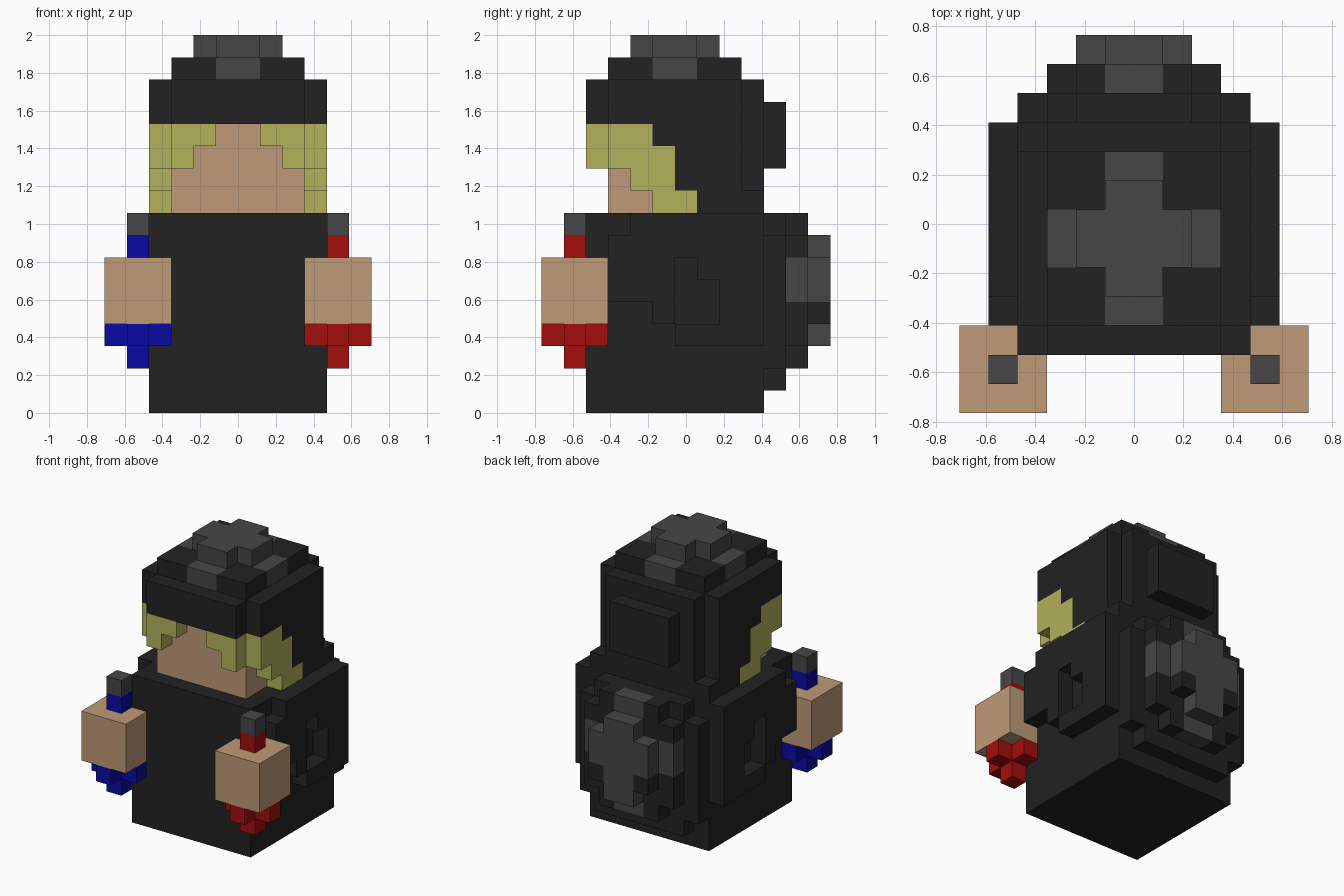
import bpy, bmesh
from mathutils import Vector

cube = bpy.data.objects.get("Cube")
if cube:
    bpy.data.objects.remove(cube, do_unlink=True)

U = 2 / 17  # size of one block


def material(name, rgb):
    m = bpy.data.materials.new(name)
    m.use_nodes = True
    m.diffuse_color = (*rgb, 1)
    bsdf = m.node_tree.nodes["Principled BSDF"]
    bsdf.inputs["Base Color"].default_value = (*rgb, 1)
    bsdf.inputs["Roughness"].default_value = 0.8
    return m


BLACK = material("black cloth", (0.016, 0.016, 0.016))
GREY = material("dark grey", (0.061, 0.061, 0.061))
SKIN = material("skin", (0.52, 0.328, 0.184))
HAIR = material("blond hair", (0.445, 0.445, 0.109))
RED = material("red", (0.376, 0.004, 0.004))
BLUE = material("blue", (0.003, 0.003, 0.376))

# Each direction with the four corners of that side of a unit block
SIDES = {
    (1, 0, 0): ((1, 0, 0), (1, 1, 0), (1, 1, 1), (1, 0, 1)),
    (-1, 0, 0): ((0, 0, 0), (0, 0, 1), (0, 1, 1), (0, 1, 0)),
    (0, 1, 0): ((0, 1, 0), (0, 1, 1), (1, 1, 1), (1, 1, 0)),
    (0, -1, 0): ((0, 0, 0), (1, 0, 0), (1, 0, 1), (0, 0, 1)),
    (0, 0, 1): ((0, 0, 1), (1, 0, 1), (1, 1, 1), (0, 1, 1)),
    (0, 0, -1): ((0, 0, 0), (0, 1, 0), (1, 1, 0), (1, 0, 0)),
}


def build(name, boxes, mirror=False):
    """Boxes are (material, x0, x1, y0, y1, z0, z1) in blocks; None carves.
    Later boxes replace earlier ones; mirror also applies each box at -x."""
    cells = {}
    for mat, x0, x1, y0, y1, z0, z1 in boxes:
        spans = [(x0, x1)] + ([(-x1, -x0)] if mirror else [])
        for a, b in spans:
            for c in ((x, y, z) for x in range(a, b) for y in range(y0, y1) for z in range(z0, z1)):
                if mat:
                    cells[c] = mat
                else:
                    cells.pop(c, None)
    mesh = bpy.data.meshes.new(name)
    mats = list(dict.fromkeys(cells.values()))
    for m in mats:
        mesh.materials.append(m)
    bm = bmesh.new()
    for c, mat in cells.items():
        for d, corners in SIDES.items():
            if tuple(i + j for i, j in zip(c, d)) not in cells:
                pts = [Vector(c) + Vector(k) - Vector((0, 0.5, 0)) for k in corners]
                face = bm.faces.new([bm.verts.new(p * U) for p in pts])
                face.material_index = mats.index(mat)
    bmesh.ops.remove_doubles(bm, verts=bm.verts, dist=0.001)
    bm.to_mesh(mesh)
    bm.free()
    obj = bpy.data.objects.new(name, mesh)
    bpy.context.collection.objects.link(obj)
    return obj


# Robe body
build("body", [(BLACK, -4, 4, -4, 4, 0, 9)])

# Arms: stepped sleeves with a recess in the outer side
for name, s in (("left_arm", 4), ("right_arm", -5)):
    build(name, [
        (BLACK, s, s + 1, -3, 4, 5, 9),
        (BLACK, s, s + 1, -1, 4, 4, 5),
        (BLACK, s, s + 1, 0, 4, 3, 4),
        (None, s, s + 1, -3, -2, 8, 9),
        (None, s, s + 1, 0, 1, 4, 7),
        (None, s, s + 1, 1, 2, 4, 6),
    ])

# Head with hood, hair fringe and face
build("head", [
    (BLACK, 0, 4, -3, 3, 9, 15),
    (BLACK, 0, 3, -4, 4, 9, 15),
    (BLACK, 3, 4, 3, 4, 9, 10),
    # hair on the sides
    (HAIR, 3, 4, -3, -1, 12, 13),
    (HAIR, 3, 4, -3, 0, 10, 12),
    (HAIR, 3, 4, -3, 1, 9, 10),
    (None, 3, 4, -3, -2, 9, 11),
    (None, 3, 4, -2, -1, 9, 10),
    # face, set back behind the fringe
    (SKIN, 0, 3, -3, -1, 9, 13),
    (None, 0, 3, -4, -3, 9, 13),
    (HAIR, 1, 3, -4, -3, 12, 13),
    (HAIR, 2, 3, -4, -3, 11, 12),
], mirror=True)

# Hood crown with a raised grey cross
build("crown", [
    (BLACK, 0, 3, -3, 3, 15, 16),
    (GREY, 0, 3, -1, 1, 15, 16),
    (GREY, 0, 1, -3, 3, 15, 16),
    (GREY, 0, 2, -1, 1, 16, 17),
    (GREY, 0, 1, -2, 2, 16, 17),
], mirror=True)

# Pad on the back of the hood
build("hood_pad", [(BLACK, -2, 2, 4, 5, 11, 14)])

# Rounded backpack in three stepped layers
build("backpack", [
    (BLACK, 0, 4, 4, 5, 2, 8),
    (BLACK, 0, 3, 4, 5, 1, 9),
    (BLACK, 0, 3, 5, 6, 3, 8),
    (BLACK, 0, 2, 5, 6, 2, 9),
    (GREY, 0, 3, 5, 6, 5, 7),
    (GREY, 0, 1, 5, 6, 2, 9),
    (GREY, 0, 2, 6, 7, 5, 7),
    (BLACK, 1, 2, 6, 7, 4, 5),
    (GREY, 0, 1, 6, 7, 3, 8),
], mirror=True)

# Hands, each holding a coloured stick with a grey tip
for side, s, colour in (("left", 3, RED), ("right", -6, BLUE)):
    build(side + "_hand", [(SKIN, s, s + 3, -6, -3, 4, 7)])
    build(side + "_stick", [
        (colour, s + 1, s + 2, -5, -4, 7, 8),
        (GREY, s + 1, s + 2, -5, -4, 8, 9),
        (colour, s, s + 3, -5, -4, 3, 4),
        (colour, s + 1, s + 2, -6, -3, 3, 4),
        (colour, s + 1, s + 2, -5, -4, 2, 3),
    ])
